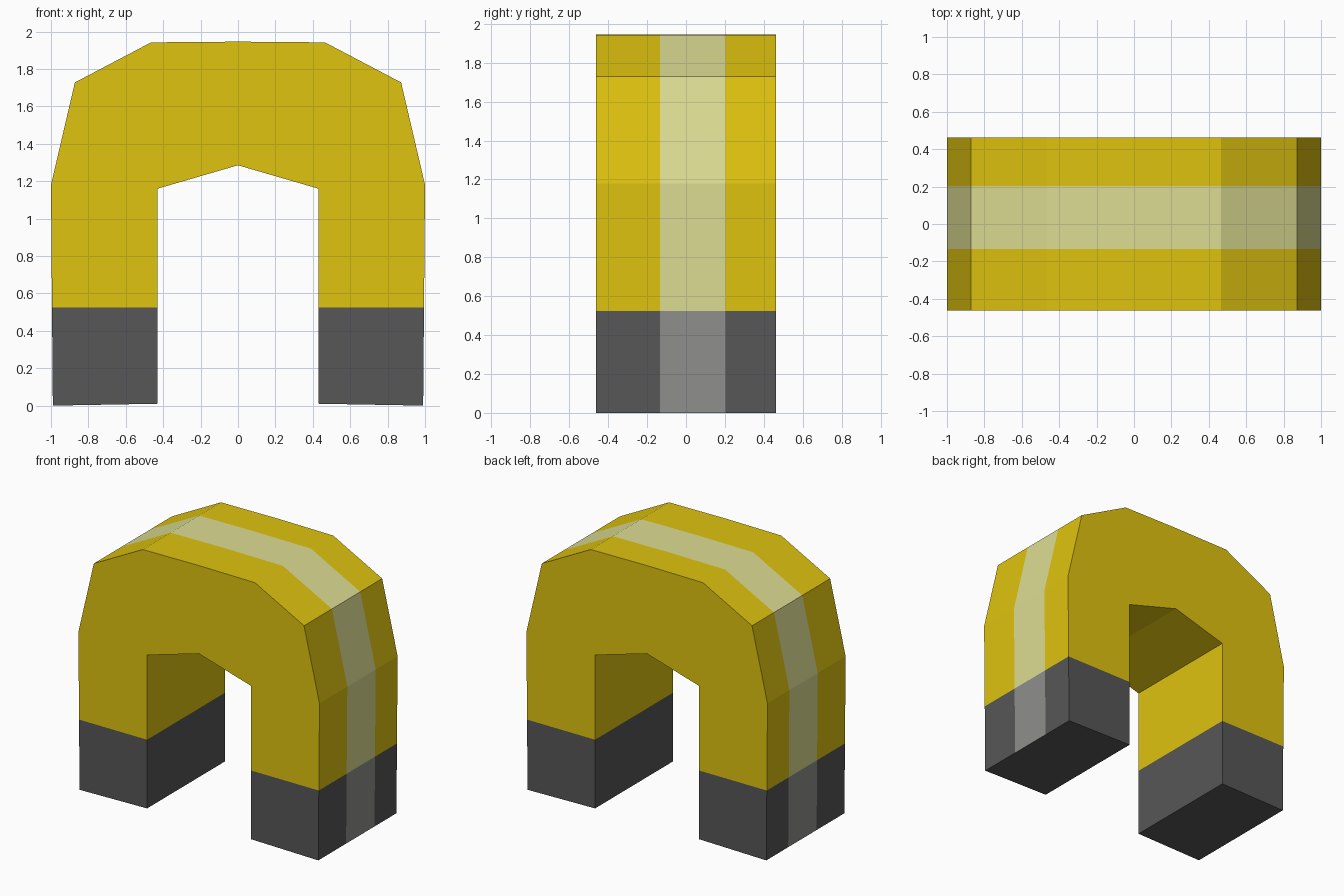
import bpy, bmesh

if "Cube" in bpy.data.objects:
    bpy.data.objects.remove(bpy.data.objects["Cube"])


def srgb(r, g, b):
    lin = [(c / 255 / 12.92) if c < 10 else ((c / 255 + 0.055) / 1.055) ** 2.4 for c in (r, g, b)]
    return (*lin, 1.0)


HALF_DEPTH = 0.463
TIP_TOP = 0.525
STRIPE = (-0.133, 0.203)

# Right half of the arch outline, from the inner peak round to the top centre
half = [(0.43, 1.16), (0.43, 0.01), (0.99, 0.0), (1.0, 1.18), (0.872, 1.728), (0.465, 1.942)]
outline = [(0, 1.285)] + half + [(0, 1.946)] + [(-x, z) for x, z in reversed(half)]

# Extrude the outline through the depth
bm = bmesh.new()
cap = bm.faces.new([bm.verts.new((x, -HALF_DEPTH, z)) for x, z in outline])
ext = bmesh.ops.extrude_face_region(bm, geom=[cap], use_keep_orig=True)
moved = [g for g in ext["geom"] if isinstance(g, bmesh.types.BMVert)]
bmesh.ops.translate(bm, verts=moved, vec=(0, 2 * HALF_DEPTH, 0))

# Cut colour borders: leg tips and the band round the outside
cuts = [((0, 0, TIP_TOP), (0, 0, 1))] + [((0, y, 0), (0, 1, 0)) for y in STRIPE]
for co, no in cuts:
    bmesh.ops.bisect_plane(bm, geom=bm.verts[:] + bm.edges[:] + bm.faces[:],
                           plane_co=co, plane_no=no)
bmesh.ops.recalc_face_normals(bm, faces=bm.faces[:])
bm.normal_update()

# Colour by height and by whether the face is on the outer band
for f in bm.faces:
    c, n = f.calc_center_median(), f.normal
    tip = c.z < TIP_TOP
    outer = abs(n.y) < 0.5 and n.z > -0.5 and (abs(c.x) > 0.6 or c.z > 1.5)
    band = outer and STRIPE[0] < c.y < STRIPE[1]
    f.material_index = (1 if tip else 0) + (2 if band else 0)

mesh = bpy.data.meshes.new("arch")
bm.to_mesh(mesh)
bm.free()
for name, col in (("yellow", (223, 195, 15)), ("dark grey", (87, 87, 87)),
                  ("pale yellow stripe", (221, 221, 147)), ("light grey stripe", (143, 143, 141))):
    mat = bpy.data.materials.new(name)
    mat.diffuse_color = srgb(*col)
    mat.use_nodes = True
    mat.node_tree.nodes["Principled BSDF"].inputs["Base Color"].default_value = mat.diffuse_color
    mesh.materials.append(mat)
obj = bpy.data.objects.new("arch", mesh)
bpy.context.collection.objects.link(obj)
